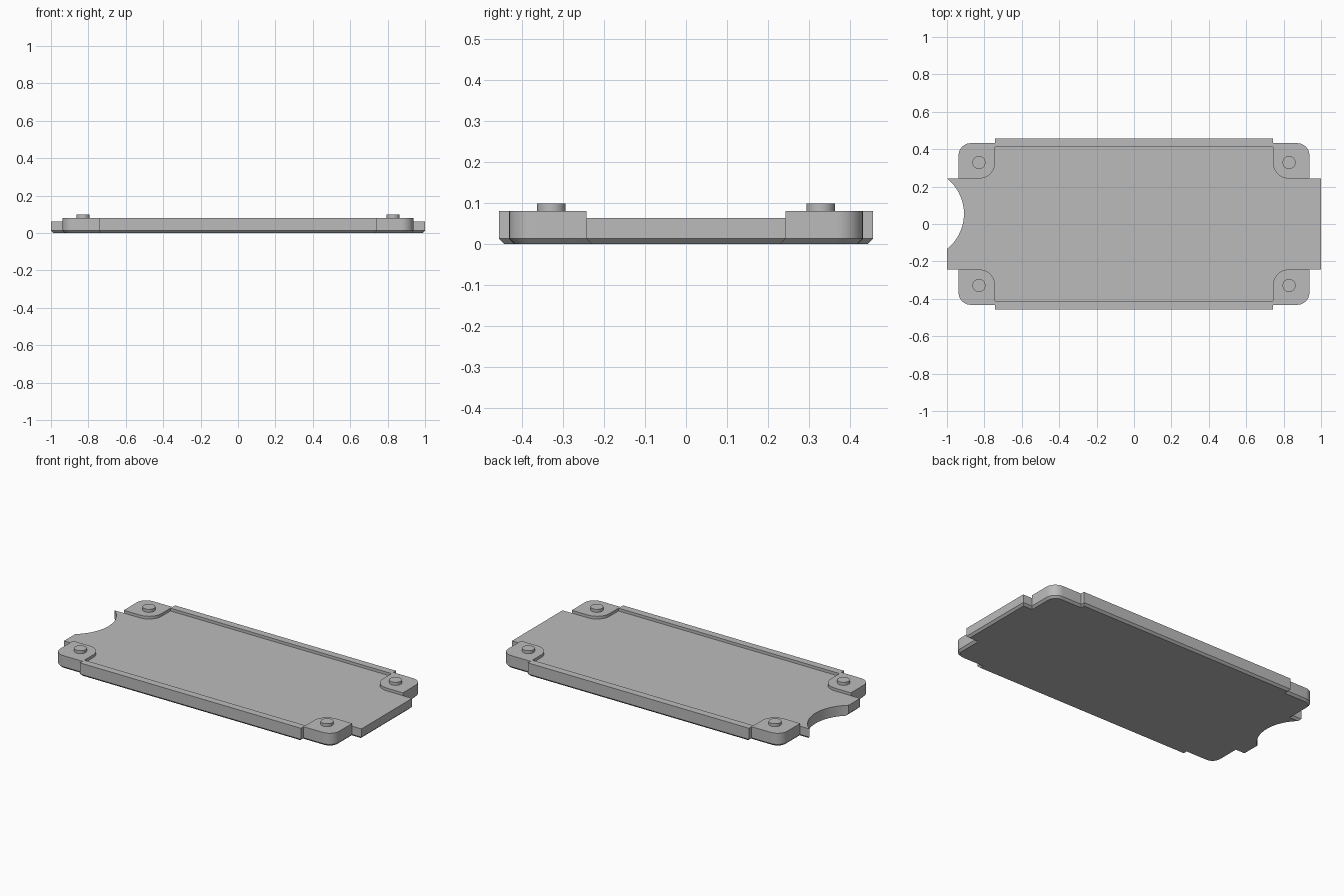
import bpy, bmesh
from math import sin, cos, pi, radians

if "Cube" in bpy.data.objects:
    bpy.data.objects.remove(bpy.data.objects["Cube"], do_unlink=True)

GREY = (0.5, 0.5, 0.5, 1)
mat = bpy.data.materials.new("plain grey")
mat.use_nodes = True
mat.diffuse_color = GREY
mat.node_tree.nodes["Principled BSDF"].inputs["Base Color"].default_value = GREY

# Key dimensions
TAB_X, TAB_Y = 1.0, 0.243        # end tabs
BLOCK_X, BLOCK_Y = 0.938, 0.432  # corner blocks
RAIL_X, RAIL_Y = 0.743, 0.457    # side rails
RAIL_IN = 0.413
FLOOR, RIM, PEG_TOP = 0.063, 0.08, 0.098
OUT_R, IN_R, CHAMFER = 0.065, 0.085, 0.014


def arc(cx, cy, r, a0, a1, n=10):
    return [(cx + r * cos(radians(a0 + (a1 - a0) * i / n)),
             cy + r * sin(radians(a0 + (a1 - a0) * i / n))) for i in range(n + 1)]


def flip(pts, sx, sy):
    return [(x * sx, y * sy) for x, y in pts]


def prism(name, pts, z0, z1, chamfer=0):
    bm = bmesh.new()
    low = bm.faces.new([bm.verts.new((x, y, z0)) for x, y in pts])
    ext = bmesh.ops.extrude_face_region(bm, geom=[low], use_keep_orig=True)
    top = [v for v in ext["geom"] if isinstance(v, bmesh.types.BMVert)]
    bmesh.ops.translate(bm, verts=top, vec=(0, 0, z1 - z0))
    bmesh.ops.recalc_face_normals(bm, faces=bm.faces[:])
    if chamfer:
        edges = [e for e in bm.edges if all(abs(v.co.z - z0) < 1e-5 for v in e.verts)]
        bmesh.ops.bevel(bm, geom=edges, offset=chamfer, segments=1,
                        affect='EDGES', clamp_overlap=True)
    bmesh.ops.recalc_face_normals(bm, faces=bm.faces[:])
    me = bpy.data.meshes.new(name)
    bm.to_mesh(me)
    bm.free()
    me.materials.append(mat)
    ob = bpy.data.objects.new(name, me)
    bpy.context.collection.objects.link(ob)
    return ob


def activate(ob):
    bpy.ops.object.select_all(action='DESELECT')
    ob.select_set(True)
    bpy.context.view_layer.objects.active = ob


# Base plate outline, one quarter mirrored around
corner = arc(BLOCK_X - OUT_R, BLOCK_Y - OUT_R, OUT_R, 0, 90)
quarter = [(TAB_X, TAB_Y), (BLOCK_X, TAB_Y)] + corner + [(RAIL_X, BLOCK_Y), (RAIL_X, RAIL_Y)]
outline = (quarter + flip(quarter, -1, 1)[::-1]
           + flip(quarter, -1, -1) + flip(quarter, 1, -1)[::-1])
base = prism("base_plate", outline, 0, FLOOR, CHAMFER)

# Thumb notch in the end tab
cutter = prism("notch_cutter", arc(-1.15, 0.055, 0.241, 0, 360, 64)[:-1], -0.1, 0.2)
cutter.hide_render = True
cut = base.modifiers.new("notch", 'BOOLEAN')
cut.operation = 'DIFFERENCE'
cut.solver = 'EXACT'
cut.object = cutter
activate(base)
bpy.ops.object.modifier_apply(modifier=cut.name)
bpy.data.objects.remove(cutter, do_unlink=True)

# Raised rims: a rail with a rounded block at each end
inner = arc(RAIL_X + IN_R, TAB_Y + IN_R, IN_R, 180, 270)
half = ([(RAIL_X, RAIL_IN)] + inner + [(BLOCK_X, TAB_Y)] + corner
        + [(RAIL_X, BLOCK_Y), (RAIL_X, RAIL_Y)])
rim = half + flip(half, -1, 1)[::-1]
parts = [base]
for side, sy in (("back", 1), ("front", -1)):
    parts.append(prism(side + "_rim", flip(rim, 1, sy), FLOOR, RIM))
    # Round pegs on the corner blocks
    for hand, sx in (("left", 1), ("right", -1)):
        circle = arc(sx * 0.829, sy * 0.329, 0.035, 0, 360, 32)[:-1]
        parts.append(prism(f"{side}_{hand}_peg", circle, RIM - 0.01, PEG_TOP))

for ob in parts:
    activate(ob)
    bpy.ops.object.shade_smooth_by_angle(angle=pi / 6)
